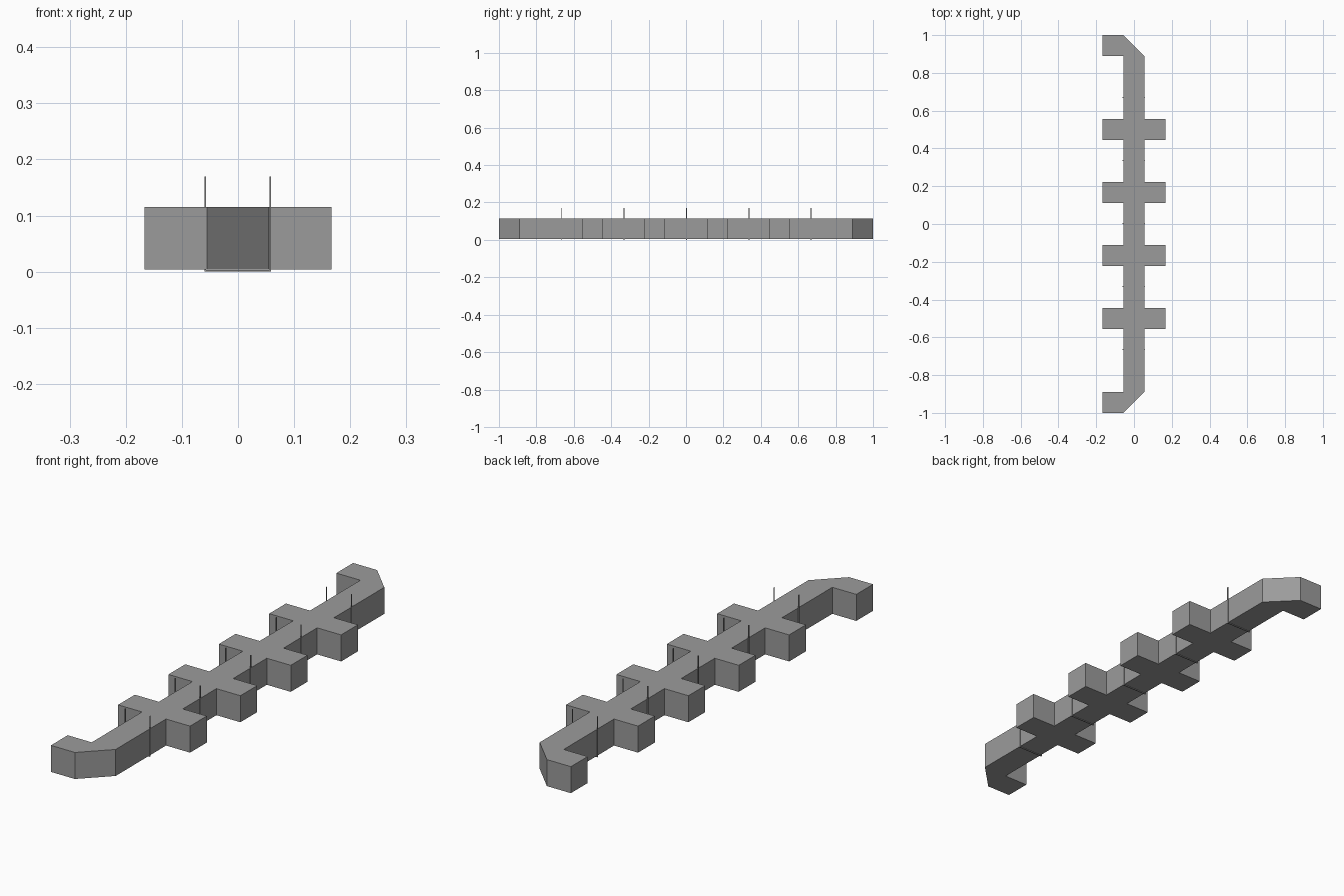
import bpy, bmesh

if "Cube" in bpy.data.objects:
    bpy.data.objects.remove(bpy.data.objects["Cube"])

U = 1 / 18  # half width of the spine

grey = bpy.data.materials.new("dark_grey")
grey.diffuse_color = (0.33, 0.33, 0.33, 1)
grey.use_nodes = True
grey.node_tree.nodes["Principled BSDF"].inputs["Base Color"].default_value = grey.diffuse_color


def extrude_profile(name, pts, origin, depth):
    """Extrude a flat closed profile (3D points) along the depth vector."""
    bm = bmesh.new()
    face = bm.faces.new([bm.verts.new([o + c for o, c in zip(origin, p)]) for p in pts])
    res = bmesh.ops.extrude_face_region(bm, geom=[face])
    verts = [v for v in res["geom"] if isinstance(v, bmesh.types.BMVert)]
    bmesh.ops.translate(bm, verts=verts, vec=depth)
    bmesh.ops.recalc_face_normals(bm, faces=bm.faces)
    me = bpy.data.meshes.new(name)
    bm.to_mesh(me)
    bm.free()
    me.materials.append(grey)
    ob = bpy.data.objects.new(name, me)
    bpy.context.collection.objects.link(ob)
    return ob


# Rail: spine with hooked, chamfered ends and four cross arms
right = [(-3*U, -1), (-U, -1), (U, -1 + 2*U)]
left = [(-3*U, -1 + 2*U), (-U, -1 + 2*U)]
for y in (-0.5, -1/6, 1/6, 0.5):
    right += [(U, y - U), (3*U, y - U), (3*U, y + U), (U, y + U)]
    left += [(-U, y - U), (-3*U, y - U), (-3*U, y + U), (-U, y + U)]
right += [(U, 1 - 2*U), (-U, 1), (-3*U, 1)]
left += [(-U, 1 - 2*U), (-3*U, 1 - 2*U)]
outline = right + left[::-1]
extrude_profile("rail", [(x, y, 0) for x, y in outline], (0, 0, 0.004), (0, 0, 2*U))

# Thin U-shaped straps hugging the underside and standing above the top
T, H, W = 0.003, 0.17, 0.005
OUT_L, IN_L, IN_R, OUT_R = -0.0600, -0.0568, 0.0558, 0.0584
strap = [(OUT_L, 0), (OUT_R, 0), (OUT_R, H), (IN_R, H),
         (IN_R, T), (IN_L, T), (IN_L, H), (OUT_L, H)]
for i in range(5):
    extrude_profile(f"strap_{i + 1}", [(x, 0, z) for x, z in strap],
                    (0, (i - 2) / 3, 0), (0, W, 0))
